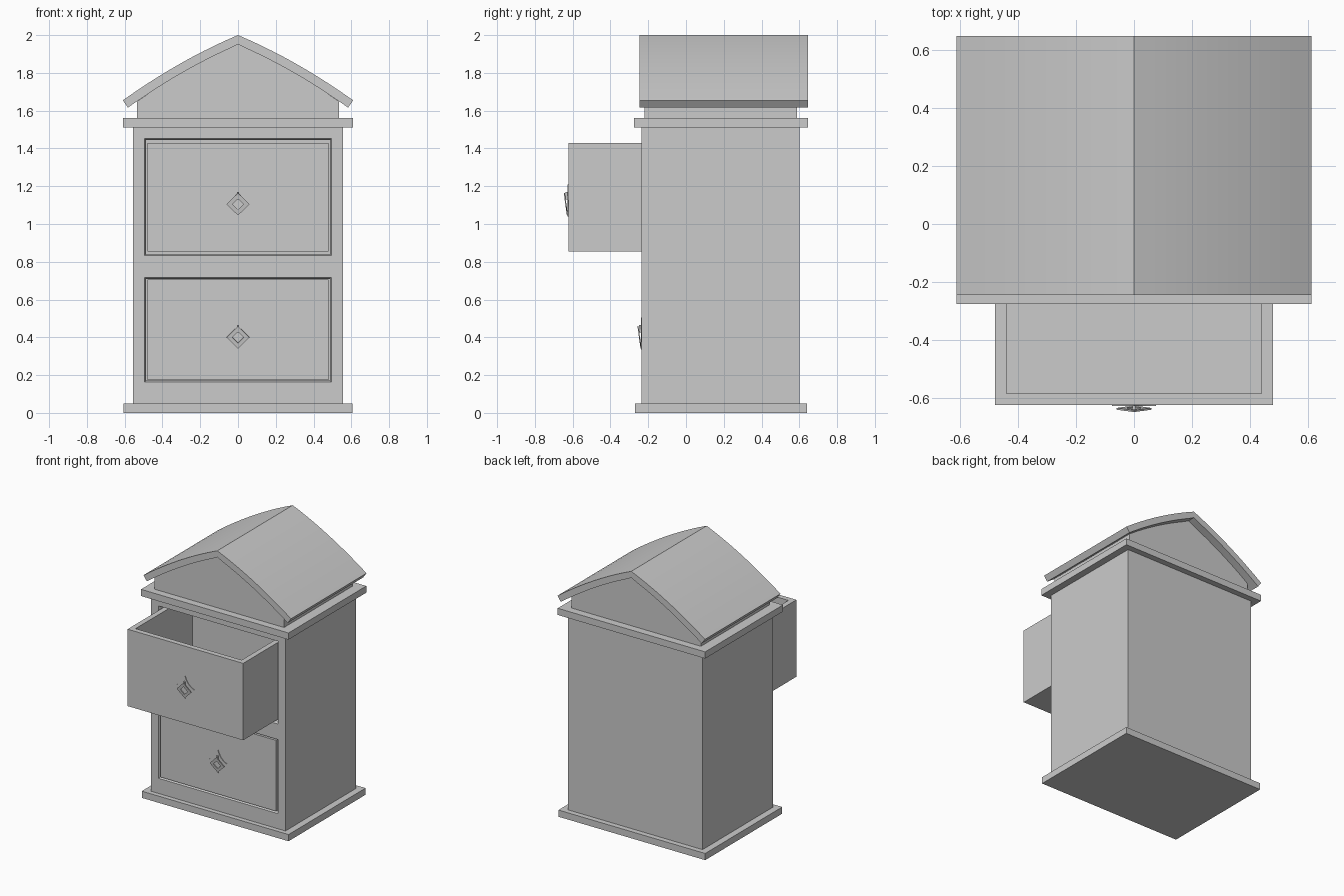
import bpy, bmesh, math
from mathutils import Vector, Matrix

if "Cube" in bpy.data.objects:
    bpy.data.objects.remove(bpy.data.objects["Cube"])


def make(name, bm):
    bmesh.ops.recalc_face_normals(bm, faces=bm.faces)
    me = bpy.data.meshes.new(name)
    bm.to_mesh(me)
    bm.free()
    ob = bpy.data.objects.new(name, me)
    bpy.context.collection.objects.link(ob)
    return ob


def add_box(bm, x0, x1, y0, y1, z0, z1):
    m = Matrix.Translation(((x0 + x1) / 2, (y0 + y1) / 2, (z0 + z1) / 2))
    m = m @ Matrix.Diagonal((x1 - x0, y1 - y0, z1 - z0, 1))
    bmesh.ops.create_cube(bm, size=1, matrix=m)


def box(name, *b):
    bm = bmesh.new()
    add_box(bm, *b)
    return make(name, bm)


def prism(name, pts, y0, y1):
    """Extrude an x-z outline along y."""
    bm = bmesh.new()
    f = bm.faces.new([bm.verts.new((x, y0, z)) for x, z in pts])
    r = bmesh.ops.extrude_face_region(bm, geom=[f])
    bmesh.ops.translate(bm, vec=(0, y1 - y0, 0),
                        verts=[v for v in r['geom'] if isinstance(v, bmesh.types.BMVert)])
    return make(name, bm)


def smooth(ob):
    bpy.ops.object.select_all(action='DESELECT')
    ob.select_set(True)
    bpy.context.view_layer.objects.active = ob
    bpy.ops.object.shade_smooth_by_angle(angle=math.radians(25))


# base and cornice slabs
box("base_plinth", -0.607, 0.607, -0.27, 0.64, 0, 0.05)
box("cornice", -0.61, 0.61, -0.275, 0.645, 1.51, 1.56)

# cabinet body with two recessed compartments, chamfered at the front
FRONT = -0.235
body = box("cabinet_body", -0.557, 0.557, FRONT, 0.60, 0.05, 1.51)
openings = {"upper": (0.83, 1.455), "lower": (0.16, 0.72)}
for key, (z0, z1) in openings.items():
    bm = bmesh.new()
    rings = []
    for y, s in ((FRONT - 0.015, 0.015), (FRONT + 0.015, -0.015), (0.55, -0.015)):
        hx, a, b = 0.4975 + s / 2 - 0.003, z0 - s / 2 + 0.003, z1 + s / 2 - 0.003
        rings.append([bm.verts.new(p) for p in
                      ((-hx, y, a), (hx, y, a), (hx, y, b), (-hx, y, b))])
    bm.faces.new(rings[0])
    bm.faces.new(rings[2])
    for r, q in zip(rings, rings[1:]):
        for i in range(4):
            j = (i + 1) % 4
            bm.faces.new((r[i], r[j], q[j], q[i]))
    cut = make(key + "_cutter", bm)
    mod = body.modifiers.new(key, 'BOOLEAN')
    mod.operation, mod.object, mod.solver = 'DIFFERENCE', cut, 'EXACT'
    bpy.context.view_layer.objects.active = body
    bpy.ops.object.modifier_apply(modifier=mod.name)
    bpy.data.objects.remove(cut)


# drawers: open boxes made by insetting the top and pushing it down
def drawer(name, y0, z0, z1):
    bm = bmesh.new()
    add_box(bm, -0.478, 0.478, y0, y0 + 0.75, z0, z1)
    bm.faces.ensure_lookup_table()
    bm.normal_update()
    top = max(bm.faces, key=lambda f: f.normal.z)
    bmesh.ops.inset_region(bm, faces=[top], thickness=0.055)
    r = bmesh.ops.extrude_face_region(bm, geom=[top])
    bmesh.ops.translate(bm, vec=(0, 0, 0.045 + z0 - z1),
                        verts=[v for v in r['geom'] if isinstance(v, bmesh.types.BMVert)])
    bmesh.ops.delete(bm, geom=[top], context='FACES') if top.is_valid else None
    make(name, bm)


# handle: thin concave backplate, tilted square pull and a small pin
def handle(name, y, z):
    pts = []
    for i in range(4):
        a = Vector((0.075 * math.cos(i * math.pi / 2), 0.085 * math.sin(i * math.pi / 2)))
        b = Vector((0.075 * math.cos((i + 1) * math.pi / 2), 0.085 * math.sin((i + 1) * math.pi / 2)))
        c = (a + b) * 0.25
        for k in range(6):
            t = k / 6
            p = a * (1 - t) ** 2 + c * 2 * t * (1 - t) + b * t * t
            pts.append((p.x, z + 0.02 + p.y))
    prism(name + "_backplate", pts, y - 0.005, y + 0.002)
    bm = bmesh.new()
    loops = []
    for r, d in ((0.06, -0.003), (0.03, -0.003), (0.03, 0.003), (0.06, 0.003)):
        loops.append([bm.verts.new((r * cx, d, r * cz))
                      for cx, cz in ((1, 0), (0, 1), (-1, 0), (0, -1))])
    for i in range(4):
        a, b = loops[i], loops[(i + 1) % 4]
        for k in range(4):
            j = (k + 1) % 4
            bm.faces.new((a[k], a[j], b[j], b[k]))
    pull = make(name + "_pull", bm)
    pull.location = (0, y - 0.014, z)
    pull.rotation_euler = (math.radians(8), 0, 0)
    box(name + "_pin", -0.006, 0.006, y - 0.016, y, z + 0.025, z + 0.065)


drawer("upper_drawer", -0.622, 0.855, 1.43)
drawer("lower_drawer", -0.232, 0.175, 0.705)
handle("upper_handle", -0.622, 1.105)
handle("lower_handle", -0.232, 0.40)

# curved roof shell, with the gable block filling its underside
N = 10
outer, inner = [], []
for i in range(N + 1):
    x = 0.61 * i / N
    slope = -0.42 - 0.48 * x
    z = 2 - 0.42 * x - 0.24 * x * x
    n = Vector((-slope, 1)).normalized()
    outer.append((x, z))
    inner.append((x - n.x * 0.047, z - n.y * 0.047) if i else (0, z - 0.048))


def mirrored(p):
    return [(-x, z) for x, z in reversed(p[1:])] + p


smooth(prism("roof", mirrored(outer) + mirrored(inner)[::-1], -0.245, 0.647))

under = [p for p in inner if p[0] < 0.52] + [(0.535, 1.648)]
prism("gable", mirrored(under) + [(0.535, 1.56), (-0.535, 1.56)], -0.22, 0.588)
